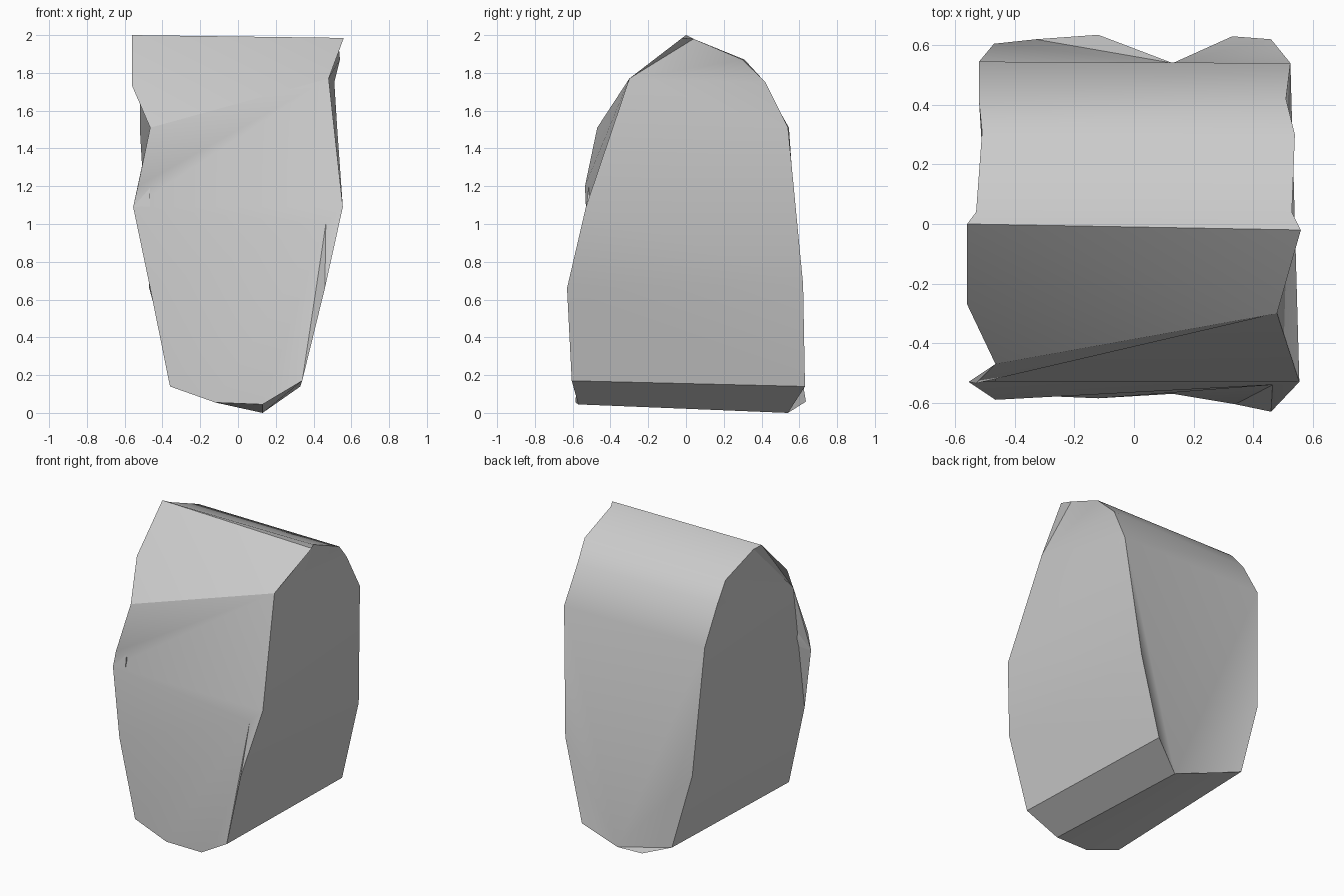
import bpy
import bmesh
import math

cube = bpy.data.objects.get("Cube")
if cube:
    bpy.data.objects.remove(cube, do_unlink=True)

stone = bpy.data.materials.new("stone_grey")
stone.use_nodes = True
grey = (0.6, 0.6, 0.6, 1)
stone.diffuse_color = grey
stone.node_tree.nodes["Principled BSDF"].inputs["Base Color"].default_value = grey

bm = bmesh.new()


def edge_points(*points):
    """Add the corner points of one edge of the boulder."""
    return [bm.verts.new(p) for p in points]


def face(*verts):
    bm.faces.new(verts)


def fan(apex, rim):
    """Triangles from one corner to each step of a rim."""
    for a, b in zip(rim, rim[1:]):
        face(apex, a, b)


# Top ridge
ridge_left, ridge_right = edge_points((-.56, 0, 2), (.56, -.02, 1.985))

# Four upright edges, listed from top to bottom
left_front = edge_points((-.56, -.27, 1.73), (-.465, -.47, 1.51), (-.53, -.535, 1.2),
                         (-.555, -.53, 1.09), (-.465, -.59, .66), (-.36, -.575, .14))
left_back = edge_points((-.53, .04, 1.98), (-.51, .31, 1.87), (-.52, .41, 1.75),
                        (-.52, .545, 1.51), (-.47, .605, .66), (-.33, .62, .15))
right_front = edge_points((.48, -.3, 1.77), (.555, -.53, 1.09), (.465, -.54, 1),
                          (.46, -.63, .66), (.34, -.605, .17))
right_back = edge_points((.53, .04, 1.98), (.54, .3, 1.87), (.51, .42, 1.75),
                         (.525, .54, 1.51), (.46, .62, .68), (.33, .63, .14))

# Underside corners
keel_front = edge_points((-.12, -.585, .055), (.13, -.57, .045))
keel_back = edge_points((-.12, .635, .06), (.13, .54, 0))

shoulder, elbow, dent, hip, foot = right_front

# Front: upper slope fans from the right shoulder, lower part from the dent
fan(shoulder, [ridge_right, ridge_left] + left_front[:4] + [elbow])
fan(dent, [elbow] + left_front[3:] + keel_front + [foot, hip])

# Rounded crown at the back
back_l = [ridge_left] + left_back[:4]
back_r = [ridge_right] + right_back[:4]
for i in range(4):
    face(back_l[i], back_r[i], back_r[i + 1], back_l[i + 1])

# Hollow lower back, fanning from the lowest corner
fan(keel_back[1], right_back[:2:-1] + left_back[3:] + [keel_back[0]])

# Underside: two chamfers and the flat between them
face(foot, right_back[5], keel_back[1], keel_front[1])
face(*keel_front, keel_back[1], keel_back[0])
face(keel_front[0], keel_back[0], left_back[5], left_front[5])

# Right end
fan(shoulder, back_r + [elbow])
face(elbow, right_back[3], right_back[4])
face(elbow, right_back[4], hip)
face(hip, right_back[4], right_back[5], foot)
face(elbow, hip, dent)

# Left end, with a wedge in front of the flat part
face(ridge_left, left_front[0], left_front[1])
fan(left_front[1], left_front[2:5])
fan(left_front[1], back_l)
face(left_front[1], left_back[3], left_back[4], left_front[4])
face(left_front[4], left_back[4], left_back[5], left_front[5])

bmesh.ops.recalc_face_normals(bm, faces=bm.faces)
mesh = bpy.data.meshes.new("boulder")
bm.to_mesh(mesh)
bm.free()
mesh.materials.append(stone)
boulder = bpy.data.objects.new("boulder", mesh)
bpy.context.collection.objects.link(boulder)

# Soft facets with crisp outer edges
bpy.context.view_layer.objects.active = boulder
boulder.select_set(True)
bpy.ops.object.shade_smooth_by_angle(angle=math.radians(30))
